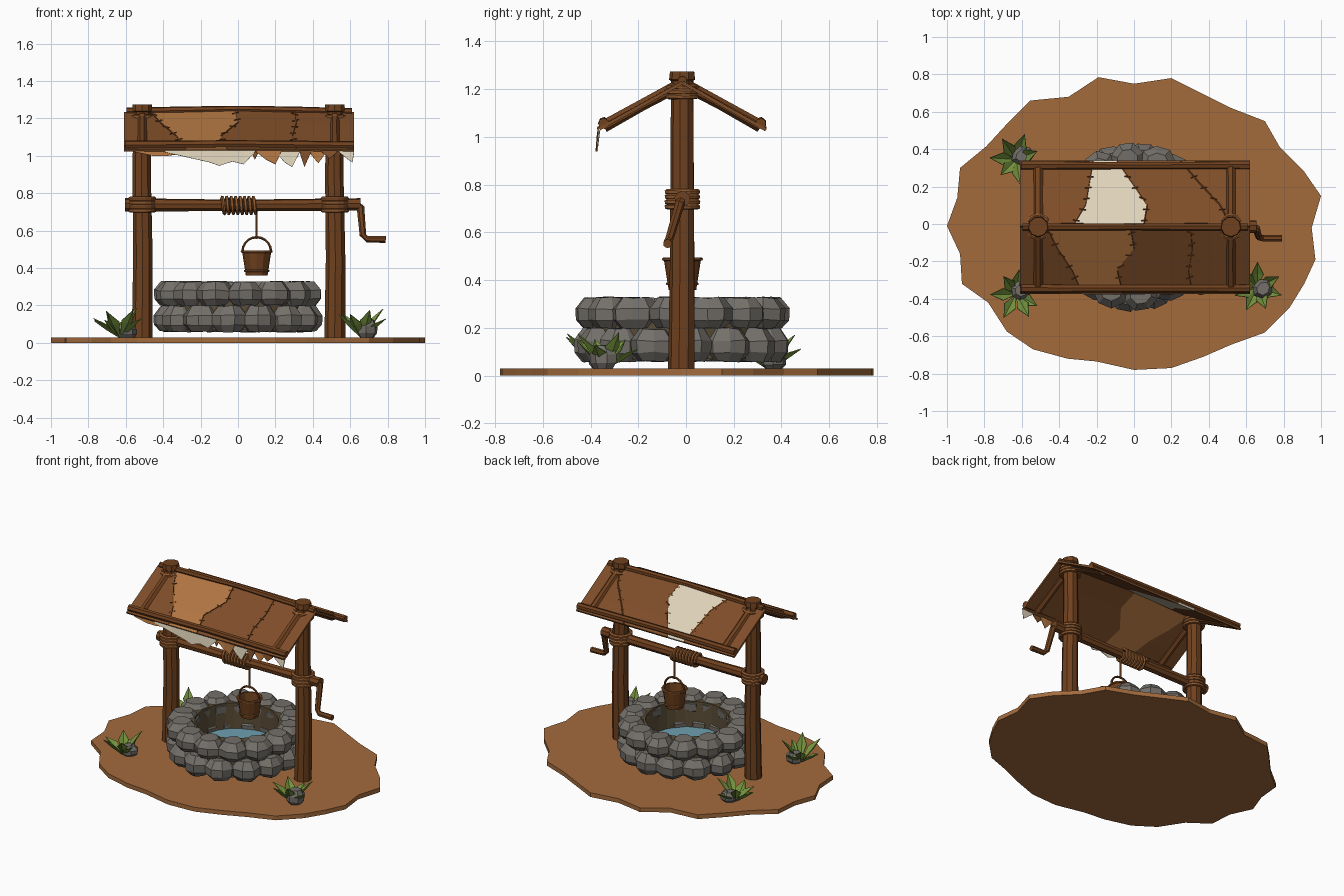
import bpy, bmesh, math, random
from mathutils import Vector

if "Cube" in bpy.data.objects:
    bpy.data.objects.remove(bpy.data.objects["Cube"])

random.seed(4)
YC = -0.015  # centre line of the frame and the well


def mat(name, r, g, b):
    m = bpy.data.materials.new(name)
    lin = [((c / 255 + 0.055) / 1.055) ** 2.4 for c in (r, g, b)]
    m.diffuse_color = (*lin, 1)
    m.use_nodes = True
    m.node_tree.nodes["Principled BSDF"].inputs["Base Color"].default_value = m.diffuse_color
    return m


DIRT = mat("dirt", 163, 107, 60)
WOOD = mat("wood", 112, 65, 30)
HIDE = mat("brown hide", 126, 77, 40)
TAN = mat("tan hide", 177, 117, 65)
CREAM = mat("cream hide", 222, 210, 185)
STONE = mat("grey stone", 116, 112, 106)
ROPE = mat("rope", 146, 90, 46)
WATER = mat("water", 112, 160, 176)
LEAF = mat("leaf green", 118, 148, 62)
LINING = mat("well lining", 92, 78, 56)


def make(name, bm, mats, fix=True):
    if fix:
        bmesh.ops.recalc_face_normals(bm, faces=bm.faces[:])
    me = bpy.data.meshes.new(name)
    bm.to_mesh(me)
    bm.free()
    for m in mats:
        me.materials.append(m)
    ob = bpy.data.objects.new(name, me)
    bpy.context.collection.objects.link(ob)
    return ob


def loft(bm, rings, caps=True, loop=False):
    """Skin a list of point rings."""
    vs = [[bm.verts.new(p) for p in r] for r in rings]
    n = len(vs[0])
    for a, b in zip(vs, vs[1:] + vs[:1] if loop else vs[1:]):
        for i in range(n):
            bm.faces.new((a[i], a[(i + 1) % n], b[(i + 1) % n], b[i]))
    if caps and not loop:
        bm.faces.new(vs[0][::-1])
        bm.faces.new(vs[-1])


def tube(bm, path, r, sides=6, loop=False):
    """Sweep a polygon along a path; r is one radius or one per point."""
    pts = [Vector(p) for p in path]
    n = len(pts)
    rad = r if isinstance(r, (list, tuple)) else [r] * n
    nor, rings = Vector((0.31, 0.17, 0.93)), []
    for i, p in enumerate(pts):
        a = pts[i - 1] if (i or loop) else p
        b = pts[(i + 1) % n] if (i < n - 1 or loop) else p
        t = (b - a).normalized()
        if abs(nor.dot(t)) > 0.95:
            nor = Vector((0.2, 0.9, 0.1))
        nor = (nor - t * nor.dot(t)).normalized()
        bi = t.cross(nor)
        rings.append([p + rad[i] * (nor * math.cos(k * math.tau / sides) + bi * math.sin(k * math.tau / sides))
                      for k in range(sides)])
    loft(bm, rings, True, loop)


def hoop(bm, c, R, r, n=14):
    tube(bm, [(c[0] + R * math.cos(i * math.tau / n), c[1] + R * math.sin(i * math.tau / n), c[2])
              for i in range(n)], r, 6, True)


def turned(bm, c, prof, n):
    """Rings of (radius, z) about a vertical axis."""
    return [[(c[0] + r * math.cos(k * math.tau / n), c[1] + r * math.sin(k * math.tau / n), z)
             for k in range(n)] for r, z in prof]


def rock(bm, c, sx, sy, h, ang, n=8):
    """Faceted stone, c is the middle of its underside."""
    rings = []
    ca, sa = math.cos(ang), math.sin(ang)
    wob = [random.uniform(0.92, 1.06) for _ in range(n)]
    for s, z in ((0.66, 0), (0.97, 0.26), (1.0, 0.62), (0.62, 0.98)):
        ring = []
        for k in range(n):
            t = (k + 0.5) * math.tau / n
            f = s * wob[k] * 1.06
            x, y = sx * f * math.cos(t), sy * f * math.sin(t)
            ring.append((c[0] + x * ca - y * sa, c[1] + x * sa + y * ca,
                         c[2] + h * (z + random.uniform(-0.03, 0.03))))
        rings.append(ring)
    loft(bm, rings)


# ground slab
outline = [(-.19, .785), (0, .75), (.2, .78), (.52, .62), (.7, .55), (.78, .41), (.91, .28), (1, .15), (.95, -.02),
           (.97, -.19), (.91, -.32), (.83, -.45), (.7, -.58), (.52, -.645), (.37, -.71), (.2, -.77), (0, -.78),
           (-.2, -.735), (-.355, -.72), (-.54, -.67), (-.68, -.575), (-.78, -.42), (-.92, -.32), (-.93, -.16),
           (-1, -.01), (-.945, .14), (-.93, .3), (-.79, .415), (-.675, .54), (-.555, .66), (-.35, .68)]
bm = bmesh.new()
loft(bm, [[(x, y, z) for x, y in outline] for z in (0, 0.03)])
make("ground", bm, [DIRT])

# well: two rings of stones, lining and water
for name, z0, h, off in (("lower_stones", 0.06, 0.14, 0.1), ("upper_stones", 0.2, 0.13, 0.32)):
    bm = bmesh.new()
    for i in range(14):
        a = off + i * math.tau / 14
        rock(bm, (0.355 * math.cos(a), YC + 0.355 * math.sin(a), z0), 0.095, 0.092, h, a)
    make(name, bm, [STONE])
bm = bmesh.new()
loft(bm, turned(bm, (0, YC), [(.37, .07), (.37, .29), (.268, .3), (.268, .07)], 28), loop=True)
make("well_lining", bm, [LINING])
bm = bmesh.new()
loft(bm, turned(bm, (0, YC), [(.275, .09), (.275, .12)], 28))
make("water", bm, [WATER])

# posts with their rope bindings
for name, x in (("left_post", -0.512), ("right_post", 0.518)):
    bm = bmesh.new()
    tube(bm, [(x, YC - .003, .02), (x + .004, YC, .45), (x - .003, YC, .9), (x, YC, 1.235), (x, YC, 1.24), (x, YC, 1.275)],
         [.057, .053, .05, .048, .056, .052], 9)
    make(name, bm, [WOOD])
    bm = bmesh.new()
    for z in (.708, .728, .75, .77):
        hoop(bm, (x, YC, z), .062 + .004 * random.random(), .012)
    for z in (1.17, 1.19, 1.21):
        hoop(bm, (x, YC, z), .06, .012)
    make(name + "_rope", bm, [ROPE])

# axle and crank
bm = bmesh.new()
tube(bm, [(-.605, YC, .738), (0, YC, .735), (.655, YC, .74)], [.036, .031, .034], 8)
make("axle", bm, [WOOD])
bm = bmesh.new()
tube(bm, [(.63, YC, .74), (.655, YC - .01, .725), (.668, YC - .055, .575), (.69, YC - .062, .555), (.79, YC - .062, .553)],
     [.02, .021, .018, .018, .019], 7)
make("crank", bm, [WOOD])

# rope coil and hanging rope
bm = bmesh.new()
turns, seg = 8, 12
coil = [(-.09 + .19 * i / (turns * seg), YC + .043 * math.cos(i * math.tau / seg), .735 + .043 * math.sin(i * math.tau / seg))
        for i in range(turns * seg + 1)]
tube(bm, coil, .01, 5)
tube(bm, [(.1, YC, .735), (.1, YC, .555)], .006, 6)
make("winding_rope", bm, [ROPE])

# bucket: hollow body, hoops, handle
bm = bmesh.new()
loft(bm, turned(bm, (.1, YC), [(.058, .36), (.079, .495), (.068, .495), (.052, .375)], 12))
make("bucket", bm, [WOOD])
bm = bmesh.new()
hoop(bm, (.1, YC, .488), .079, .007, 12)
hoop(bm, (.1, YC, .385), .063, .006, 12)
make("bucket_hoops", bm, [ROPE])
bm = bmesh.new()
tube(bm, [(.1 + .076 * math.cos(i * math.pi / 10), YC, .49 + .075 * math.sin(i * math.pi / 10)) for i in range(11)], .007, 6)
make("bucket_handle", bm, [WOOD])

# roof hides: strips between seams, each seam given as x from ridge to eave
RIDGE = 1.228


def slope(x, v, eave, lift=0.0):
    sag = 0.012 * (1 - abs(x) / 0.6) * (1 - v)
    return (x, YC + v * (eave - YC), RIDGE + sag + v * (1.03 - RIDGE) + lift)


L, R = [-.61] * 4, [.62] * 4
roofs = (("front", -.37, [L, [-.47, -.41, -.33, -.28], [-.02, 0, -.09, -.06], [.3, .31, .29, .31], R], (0, 1, 0, 0)),
         ("back", .335, [L, [-.33, -.26, -.24, -.22], [.05, .07, -.01, -.09], [.52, .46, .35, .25], R], (0, 2, 0, 0)))
for name, eave, seams, cols in roofs:
    bm = bmesh.new()
    grid = [[bm.verts.new(slope(x, i / 3, eave)) for i, x in enumerate(s)] for s in seams]
    for a, b, c in zip(grid, grid[1:], cols):
        for i in range(3):
            bm.faces.new((a[i], a[i + 1], b[i + 1], b[i])).material_index = c
    ob = make(name + "_roof_hide", bm, [HIDE, TAN, CREAM])
    sol = ob.modifiers.new("thickness", "SOLIDIFY")
    sol.thickness, sol.offset = 0.014, 0
    # stitched seams
    bm = bmesh.new()
    for s in seams[1:-1]:
        tube(bm, [slope(x, i / 3, eave, .009) for i, x in enumerate(s)], .004, 4)
        for k in range(6):
            v = (k + .6) / 6
            i = min(int(v * 3), 2)
            x = s[i] + (s[i + 1] - s[i]) * (v * 3 - i)
            d = random.uniform(-.03, .03)
            tube(bm, [slope(x - .017, v - d, eave, .01), slope(x + .017, v + d, eave, .01)], .004, 4)
    make(name + "_stitches", bm, [WOOD])
    # rafters and eave pole
    bm = bmesh.new()
    inner = eave + (.025 if eave < 0 else -.022)
    for x in (-.512, .518):
        tube(bm, [(x, YC, 1.225), (x, (YC + inner) / 2, 1.137), (x, inner, 1.045)], [.027, .025, .027], 7)
    make(name + "_rafters", bm, [WOOD])
    bm = bmesh.new()
    tube(bm, [(-.605, inner, 1.058), (0, inner, 1.064), (.62, inner, 1.056)], [.024, .02, .023], 7)
    make(name + "_eave_pole", bm, [WOOD])

# ridge pole
bm = bmesh.new()
tube(bm, [(-.595, YC, 1.238), (-.3, YC, 1.243), (0, YC, 1.25), (.3, YC, 1.243), (.61, YC, 1.235)], [.02, .021, .018, .021, .02], 7)
make("ridge_pole", bm, [WOOD])

# ragged hide fringe under the front eave
tatters = ((1, (-.55, -.45, -.38, -.25), (1.02, 1.0, 1.0, 1.02)),
           (2, (-.39, -.26, -.15, -.1, -.03, .03, .09), (1.02, .99, .965, .947, .97, .955, 1.02)),
           (0, (.07, .09, .11), (1.02, .98, 1.02)), (1, (.1, .15, .2, .23), (1.02, .98, .955, 1.02)),
           (2, (.2, .25, .29, .33), (1.02, .965, .94, 1.02)), (0, (.33, .355, .39), (1.02, .94, 1.02)),
           (1, (.38, .43, .47), (1.02, .96, 1.02)), (0, (.45, .49, .53), (1.02, .985, 1.02)),
           (2, (.54, .59, .612, .62), (1.02, .98, .965, 1.02)))
bm = bmesh.new()
for j, (c, xs, zs) in enumerate(tatters):
    y = -.368 - .004 * (j % 2)
    low = [bm.verts.new((x, y - (1.03 - z) * .08, z)) for x, z in zip(xs, zs)]
    top = [bm.verts.new((x, y + .004, 1.033)) for x in xs]
    for i in range(len(xs) - 1):
        bm.faces.new((low[i], low[i + 1], top[i + 1], top[i])).material_index = c
make("eave_fringe", bm, [HIDE, TAN, CREAM]).modifiers.new("thickness", "SOLIDIFY").thickness = 0.005

# plants with a small rock each
spots = (("front_left", -.63, -.375, .03, .02, .07), ("front_right", .66, -.34, .03, -.005, .1),
         ("back_left", -.63, .345, .035, .02, .07))
for name, x, y, dx, dy, h in spots:
    bm = bmesh.new()
    a0 = random.uniform(0, 1)
    for k in range(7):
        a = a0 + k * math.tau / 7 + random.uniform(-.2, .2)
        r, z = random.uniform(.11, .145), random.uniform(.08, .16)
        d, s = Vector((math.cos(a), math.sin(a), 0)), Vector((-math.sin(a), math.cos(a), 0))
        o, up = Vector((x, y, .028)), Vector((0, 0, 1))
        base, tip = bm.verts.new(o), bm.verts.new(o + d * r + up * z)
        mid = bm.verts.new(o + d * r * .55 + up * z * .5)
        for sg in (1, -1):
            side = bm.verts.new(o + d * r * .5 + up * (z * .5 + .018) + s * .032 * sg)
            bm.faces.new((base, mid, side)[::sg])
            bm.faces.new((mid, tip, side)[::sg])
    for f in bm.faces:
        f.normal_update()
        if f.normal.z < 0:
            f.normal_flip()
    make(name + "_leaves", bm, [LEAF], False).modifiers.new("thickness", "SOLIDIFY").thickness = 0.004
    bm = bmesh.new()
    rock(bm, (x + dx, y + dy, .028), .058, .05, h, a0, 7)
    make(name + "_rock", bm, [STONE])
